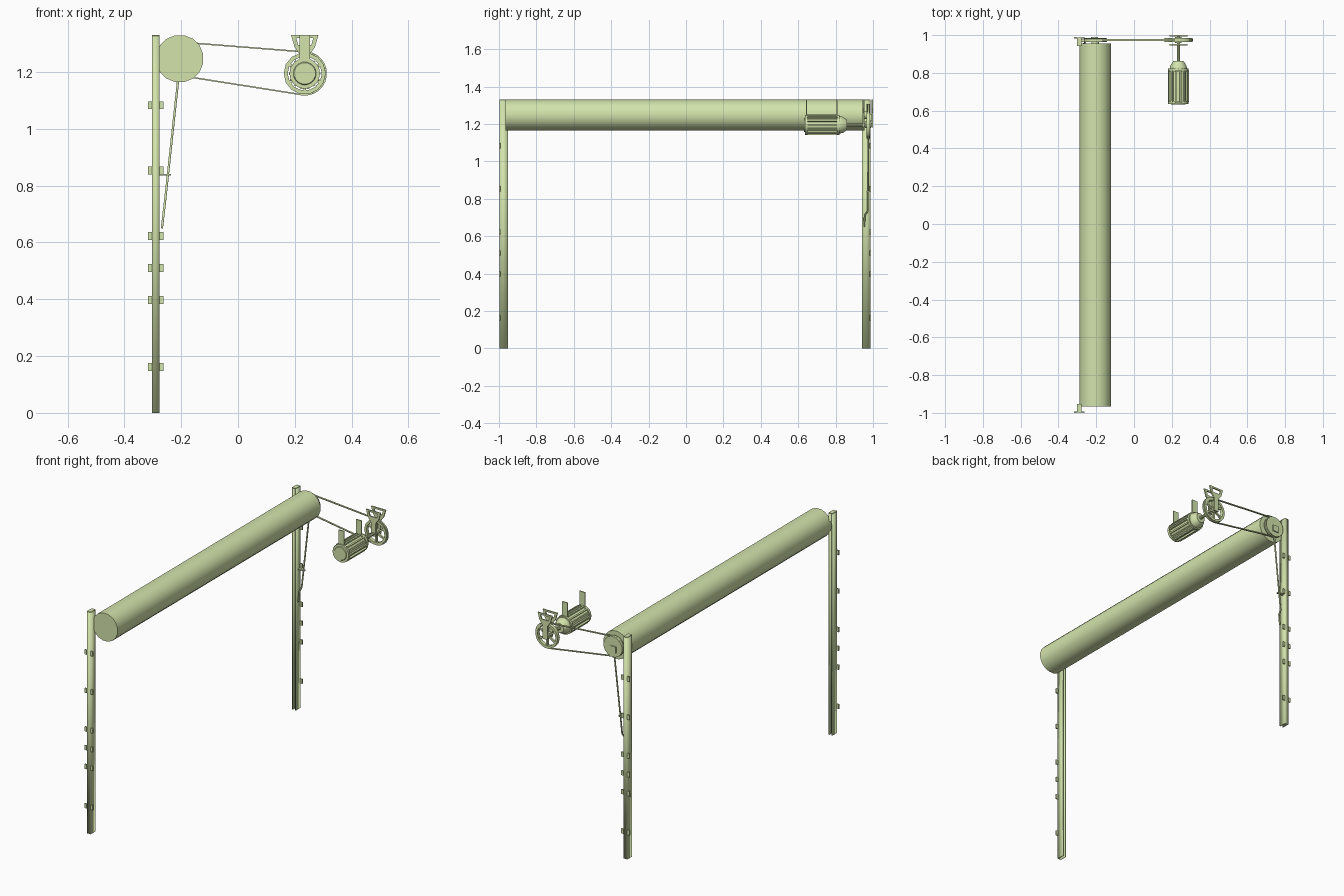
import bpy, bmesh, math
from mathutils import Vector

if "Cube" in bpy.data.objects:
    bpy.data.objects.remove(bpy.data.objects["Cube"])

mat = bpy.data.materials.new("pale_green")
mat.diffuse_color = (0.65, 0.77, 0.41, 1)
mat.use_nodes = True
mat.node_tree.nodes["Principled BSDF"].inputs["Base Color"].default_value = mat.diffuse_color


def make(name, verts, faces, smooth=0):
    """Mesh object; smooth is the shading angle in degrees, 0 for flat."""
    bm = bmesh.new()
    vs = [bm.verts.new(v) for v in verts]
    for f in faces:
        bm.faces.new([vs[i] for i in f])
    bmesh.ops.recalc_face_normals(bm, faces=bm.faces[:])
    me = bpy.data.meshes.new(name)
    bm.to_mesh(me)
    bm.free()
    me.materials.append(mat)
    ob = bpy.data.objects.new(name, me)
    bpy.context.collection.objects.link(ob)
    if smooth:
        bpy.ops.object.select_all(action='DESELECT')
        ob.select_set(True)
        bpy.context.view_layer.objects.active = ob
        bpy.ops.object.shade_smooth_by_angle(angle=math.radians(smooth))
    return ob


def prism(name, poly, a, b, axis='y', smooth=0):
    """Extrude a polygon (xz for axis y, xy for axis z) from a to b."""
    n = len(poly)
    at = (lambda p, t: (p[0], t, p[1])) if axis == 'y' else (lambda p, t: (p[0], p[1], t))
    verts = [at(p, a) for p in poly] + [at(p, b) for p in poly]
    faces = [[i, (i + 1) % n, n + (i + 1) % n, n + i] for i in range(n)]
    return make(name, verts, faces + [list(range(n)), list(range(n, 2 * n))], smooth)


def box(name, x0, x1, y0, y1, z0, z1):
    return prism(name, [(x0, z0), (x1, z0), (x1, z1), (x0, z1)], y0, y1)


def lathe(name, cx, cz, profile, n, smooth=35):
    """Closed turned solid along y; profile holds (radius, y)."""
    verts, faces, m = [], [], len(profile)
    for r, y in profile:
        for k in range(n):
            t = 2 * math.pi * (k + .5) / n
            verts.append((cx + r * math.cos(t), y, cz + r * math.sin(t)))
    for j in range(m - 1):
        for k in range(n):
            q = (k + 1) % n
            faces.append([j * n + k, j * n + q, (j + 1) * n + q, (j + 1) * n + k])
    faces += [list(range(n)), list(range((m - 1) * n, m * n))]
    return make(name, verts, faces, smooth)


def ring(name, outer, inner, y0, y1):
    """Closed band between two matching xz loops."""
    n = len(outer)
    verts = [(p[0], y, p[1]) for loop, y in
             ((outer, y0), (outer, y1), (inner, y1), (inner, y0)) for p in loop]
    faces = [[a * n + i, a * n + (i + 1) % n, (a + 1) % 4 * n + (i + 1) % n, (a + 1) % 4 * n + i]
             for a in range(4) for i in range(n)]
    return make(name, verts, faces, 35)


def rod(name, pts, r):
    cu = bpy.data.curves.new(name, 'CURVE')
    cu.dimensions = '3D'
    cu.bevel_depth, cu.bevel_resolution, cu.use_fill_caps = r, 1, True
    sp = cu.splines.new('POLY')
    sp.points.add(len(pts) - 1)
    for p, c in zip(sp.points, pts):
        p.co = (*c, 1)
    cu.materials.append(mat)
    bpy.context.collection.objects.link(bpy.data.objects.new(name, cu))


def polar(c, r, t):
    return (c[0] + r * math.cos(t), c[1] + r * math.sin(t))


# Guide rails: capped channels open toward the middle, with wall clips outside
RX, HW, T = -0.2895, 0.0125, 0.005
for label, yo, s in (("front", -0.998, 1), ("back", 0.987, -1)):
    yi = yo + s * 0.045
    prism(label + "_rail", [(RX - HW, yo), (RX + HW, yo), (RX + HW, yi), (RX + HW - T, yi),
                            (RX + HW - T, yo + s * T), (RX - HW + T, yo + s * T),
                            (RX - HW + T, yi), (RX - HW, yi)], 0, 1.327, 'z', 180)
    box(label + "_rail_cap", RX - HW, RX + HW, min(yo, yi), max(yo, yi), 1.327, 1.33)
    for i, z in enumerate((0.162, 0.397, 0.51, 0.622, 0.853, 1.083)):
        for d in (-1, 1):
            xa, xb = sorted((RX + d * HW, RX + d * 0.027))
            ya, yb = sorted((yo - s * 0.002, yo + s * 0.005))
            box(f"{label}_clip_{i}", xa, xb, ya, yb, z - 0.014, z + 0.014)

# Rolled shutter drum
DC = (-0.205, 1.247)
lathe("shutter_roll", *DC, [(0.084, -0.965), (0.084, 0.955)], 16)

# Drum pulley, gear box
lathe("drum_axle", *DC, [(0.02, 0.954), (0.02, 0.967)], 12)
lathe("drum_pulley", *DC, [(0.062, 0.964), (0.062, 0.969), (0.056, 0.971),
                           (0.056, 0.979), (0.062, 0.981), (0.062, 0.985)], 16)
box("gear_box", -0.228, -0.190, 0.984, 0.991, 1.215, 1.253)

# Large spoked wheel
WC = (0.235, 1.195)
N = 14
angs = [2 * math.pi * k / N for k in range(N)]
ring("wheel_rim", [polar(WC, 0.074, t) for t in angs], [polar(WC, 0.060, t) for t in angs], 0.964, 0.985)
lathe("wheel_hub", *WC, [(0.018, 0.958), (0.018, 0.990)], 12)
for k in range(6):
    t = math.pi * k / 3 + math.pi / 6
    q = Vector((-math.sin(t), math.cos(t))) * 0.005
    a, b = Vector(polar(WC, 0.012, t)), Vector(polar(WC, 0.063, t))
    prism("wheel_spoke", [a - q, b - q, b + q, a + q], 0.969, 0.980)

# Drive belt wrapped tangentially round both pulleys
R1, R2 = 0.061, 0.078
d = Vector(WC) - Vector(DC)
phi, beta = math.atan2(d.y, d.x), math.acos((R1 - R2) / d.length)


def belt_loop(off):
    w = [polar(WC, R2 - off, phi - beta + 2 * beta * k / 12) for k in range(13)]
    span = 2 * math.pi - 2 * beta
    return w + [polar(DC, R1 - off, phi + beta + span * k / 12) for k in range(13)]


ring("drive_belt", belt_loop(0), belt_loop(0.005), 0.970, 0.980)

# Ceiling brackets either side of the wheel: open trapezoid on a leg
for y in (0.944, 0.992):
    ring("wheel_bracket", [(0.187, 1.33), (0.283, 1.33), (0.270, 1.285), (0.200, 1.285)],
         [(0.205, 1.320), (0.265, 1.320), (0.258, 1.295), (0.212, 1.295)], y, y + 0.008)
    prism("bracket_leg", [(0.200, 1.287), (0.219, 1.260), (0.219, 1.180), (0.251, 1.180),
                          (0.251, 1.260), (0.270, 1.287)], y, y + 0.008)

# Motor body, fins, shaft and hanger straps
lathe("motor_body", *WC, [(0.038, 0.632), (0.042, 0.638), (0.047, 0.638), (0.047, 0.822),
                          (0.044, 0.838), (0.028, 0.862)], 16)
for y in (0.636, 0.808):
    loops = [[polar(WC, r, 2 * math.pi * k / 16) for k in range(16)] for r in (0.054, 0.040)]
    ring("motor_band", loops[0], loops[1], y, y + 0.014)
for k in range(14):
    t = 2 * math.pi * k / 14
    q = Vector((-math.sin(t), math.cos(t))) * 0.004
    a, b = Vector(polar(WC, 0.044, t)), Vector(polar(WC, 0.056, t))
    prism("motor_fin", [a - q, b - q, b + q, a + q], 0.646, 0.812)
lathe("motor_shaft", *WC, [(0.009, 0.855), (0.009, 0.999)], 10)
for y in (0.641, 0.805):
    box("motor_strap", 0.217, 0.253, y, y + 0.007, 1.235, 1.33)

# Hand crank rod with its bent handle and a holder
rod("crank_rod", [(-0.208, 0.975, 1.225), (-0.212, 0.975, 1.160), (-0.258, 0.972, 0.735),
                  (-0.261, 0.955, 0.710), (-0.268, 0.953, 0.650)], 0.0045)
box("crank_holder", -0.280, -0.236, 0.964, 0.978, 0.835, 0.841)
